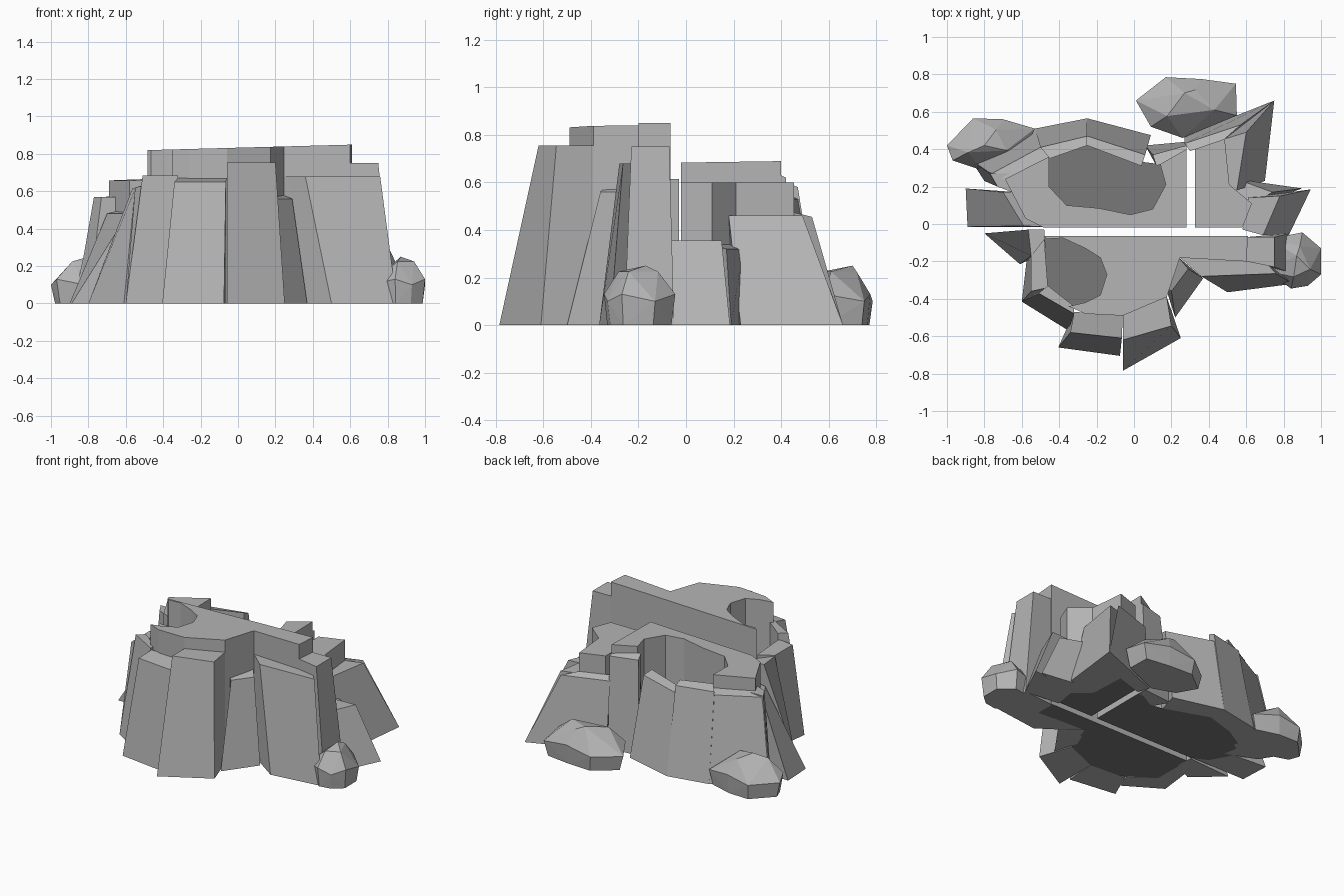
import bpy, bmesh

if "Cube" in bpy.data.objects:
    bpy.data.objects.remove(bpy.data.objects["Cube"])


def material(name, v):
    m = bpy.data.materials.new(name)
    m.diffuse_color = (v, v, v, 1)
    m.use_nodes = True
    m.node_tree.nodes["Principled BSDF"].inputs["Base Color"].default_value = m.diffuse_color
    return m


ROCK = material("rock_grey", 0.46)
DARK = material("pit_dark_grey", 0.19)


def make(name, verts, faces, hull=False, mat=ROCK):
    bm = bmesh.new()
    vs = [bm.verts.new(v) for v in verts]
    if hull:
        bmesh.ops.convex_hull(bm, input=vs)
    else:
        for f in faces:
            bm.faces.new([vs[i] for i in f])
        if len(faces) > 1:
            bmesh.ops.recalc_face_normals(bm, faces=bm.faces[:])
    me = bpy.data.meshes.new(name)
    bm.to_mesh(me)
    bm.free()
    me.materials.append(mat)
    ob = bpy.data.objects.new(name, me)
    bpy.context.collection.objects.link(ob)
    return ob


def block(name, outline, top):
    """Upright rock core with a gently tilted top, open underneath."""
    n = len(outline)
    verts = [(x, y, 0) for x, y in outline] + [(x, y, top(x, y)) for x, y in outline]
    faces = [tuple(range(n, 2 * n))]
    faces += [(i, (i + 1) % n, (i + 1) % n + n, i + n) for i in range(n)]
    make(name, verts, faces)


def floor(name, outline):
    """Downward facing base, also seen at the bottom of a pit."""
    make(name, [(x, y, 0) for x, y in outline], [tuple(range(len(outline)))[::-1]], mat=DARK)


def slab(name, foot, lip, back, z, drop=0.02):
    """Leaning cliff slab: foot on the ground, front lip, vertical back."""
    verts = [(x, y, 0) for x, y in foot] + [(x, y, 0) for x, y in back[::-1]]
    verts += [(x, y, z - drop) for x, y in lip] + [(x, y, z) for x, y in back[::-1]]
    make(name, verts, [(0, 1, 2, 3), (4, 5, 6, 7), (0, 1, 5, 4),
                       (1, 2, 6, 5), (2, 3, 7, 6), (3, 0, 4, 7)])


def boulder(name, outline, crown):
    """Faceted stone: wide waist, narrower foot and a small crown."""
    cx = sum(p[0] for p in outline) / len(outline)
    cy = sum(p[1] for p in outline) / len(outline)
    pts = [crown]
    for i, (x, y) in enumerate(outline):
        for s, z in ((.9, 0), (1, .13 if i % 2 else .1)):
            pts.append((cx + (x - cx) * s, cy + (y - cy) * s, z))
        if i % 2:
            pts.append((cx + (x - cx) * .55, cy + (y - cy) * .55, .225))
    make(name, pts, [], True)


# Three cores separated by narrow clefts, two of them with a bitten-out pit
front_pit = [(-.465, -.08), (-.38, -.075), (-.26, -.13), (-.18, -.18), (-.145, -.27),
             (-.18, -.38), (-.26, -.42)]
front_rim = [(-.35, -.44), (-.26, -.48), (-.06, -.49), (.175, -.39), (.245, -.18),
             (.6, -.2), (.61, -.065), (-.485, -.065)]
block("front_core", front_rim + front_pit, lambda x, y: .833 + .027 * x)
floor("front_floor", front_rim + [(-.48, -.34)])

back_pit = [(-.455, .36), (-.455, .2), (-.36, .1), (-.19, .085), (-.02, .05),
            (.1, .08), (.17, .21), (.14, .32)]
back_rim = [(.28, .4), (.28, -.02), (-.48, -.02), (-.58, .03), (-.69, .24)]
block("back_core", back_rim + back_pit, lambda x, y: .675 + .03 * x + .015 * y)
floor("back_floor", (back_rim + [(-.45, .38), (-.25, .44), (.06, .33), (.14, .32)])[::-1])

side_rim = [(.325, -.02), (.58, -.02), (.63, .11), (.51, .21), (.485, .455), (.325, .4)]
block("side_core", side_rim, lambda x, y: .6)
floor("side_floor", side_rim)

# Front slabs
slab("front_left_slab", [(-.405, -.66), (-.075, -.705)], [(-.34, -.58), (-.065, -.61)],
     [(-.32, -.47), (-.06, -.487)], .67)
slab("front_middle_slab", [(-.06, -.785), (.25, -.61)], [(-.06, -.62), (.2, -.545)],
     [(-.06, -.487), (.175, -.39)], .755, 0)
slab("front_recess_slab", [(.22, -.5), (.37, -.29)], [(.2, -.36), (.29, -.24)],
     [(.17, -.34), (.24, -.18)], .58)
slab("front_right_inner_slab", [(.35, -.26), (.5, -.365)], [(.27, -.2), (.36, -.28)],
     [(.245, -.18), (.36, -.185)], .68, 0)
slab("front_right_outer_slab", [(.5, -.365), (.85, -.32)], [(.36, -.28), (.76, -.265)],
     [(.36, -.185), (.7, -.2)], .68, 0)
slab("right_tall_slab", [(.83, -.26), (.83, -.05)], [(.75, -.23), (.75, -.07)],
     [(.6, -.2), (.6, -.07)], .75, 0)

# Left slabs
slab("left_front_corner_slab", [(-.6, -.415), (-.35, -.57)], [(-.51, -.37), (-.32, -.48)],
     [(-.46, -.33), (-.32, -.44)], .685, 0)
slab("left_front_slab", [(-.57, -.16), (-.6, -.415)], [(-.55, -.17), (-.55, -.36)],
     [(-.48, -.08), (-.46, -.34)], .64)
slab("left_cleft_slab", [(-.8, -.05), (-.61, -.215)], [(-.565, -.03), (-.55, -.17)],
     [(-.48, -.03), (-.47, -.15)], .615, 0)
slab("left_middle_slab", [(-.9, .19), (-.89, -.015)], [(-.7, .17), (-.59, -.01)],
     [(-.62, .17), (-.49, -.015)], .5)
slab("left_back_slab", [(-.87, .34), (-.8, .23)], [(-.77, .27), (-.73, .2)],
     [(-.62, .27), (-.6, .15)], .57, 0)

# Back slabs
slab("back_left_slab", [(-.53, .51), (-.88, .33)], [(-.5, .41), (-.76, .27)],
     [(-.45, .35), (-.66, .22)], .58)
slab("back_wide_slab", [(-.25, .565), (-.53, .51)], [(-.25, .47), (-.5, .41)],
     [(-.25, .42), (-.45, .35)], .6)
slab("back_middle_slab", [(.09, .475), (-.25, .565)], [(.06, .37), (-.25, .47)],
     [(.04, .31), (-.25, .42)], .55)
slab("back_recess_slab", [(.28, .44), (.06, .42)], [(.28, .42), (.1, .37)],
     [(.28, .38), (.12, .31)], .64)

# Right back slabs
slab("back_right_slab", [(.75, .66), (.27, .47)], [(.57, .53), (.27, .43)],
     [(.48, .45), (.3, .39)], .475)
slab("right_back_slab", [(.7, .23), (.75, .66)], [(.55, .18), (.6, .49)],
     [(.5, .2), (.485, .455)], .46, 0)
slab("right_middle_slab", [(.83, -.055), (.945, .185)], [(.69, -.06), (.78, .15)],
     [(.58, -.03), (.61, .14)], .355, 0)
slab("right_corner_slab", [(.9, .19), (.62, .23)], [(.74, .17), (.55, .24)],
     [(.63, .1), (.5, .2)], .34)

# Fallen boulders
boulder("left_boulder", [(-1, .42), (-.97, .34), (-.82, .29), (-.6, .36), (-.53, .51),
                         (-.7, .56), (-.86, .565)], (-.8, .42, .25))
boulder("back_boulder", [(.01, .66), (.09, .52), (.26, .46), (.55, .58), (.545, .75),
                         (.36, .775), (.17, .785)], (.27, .7, .25))
boulder("right_boulder", [(.7, -.25), (.84, -.345), (.93, -.33), (1, -.27), (1, -.13),
                          (.9, -.045), (.72, -.08)], (.87, -.17, .25))
